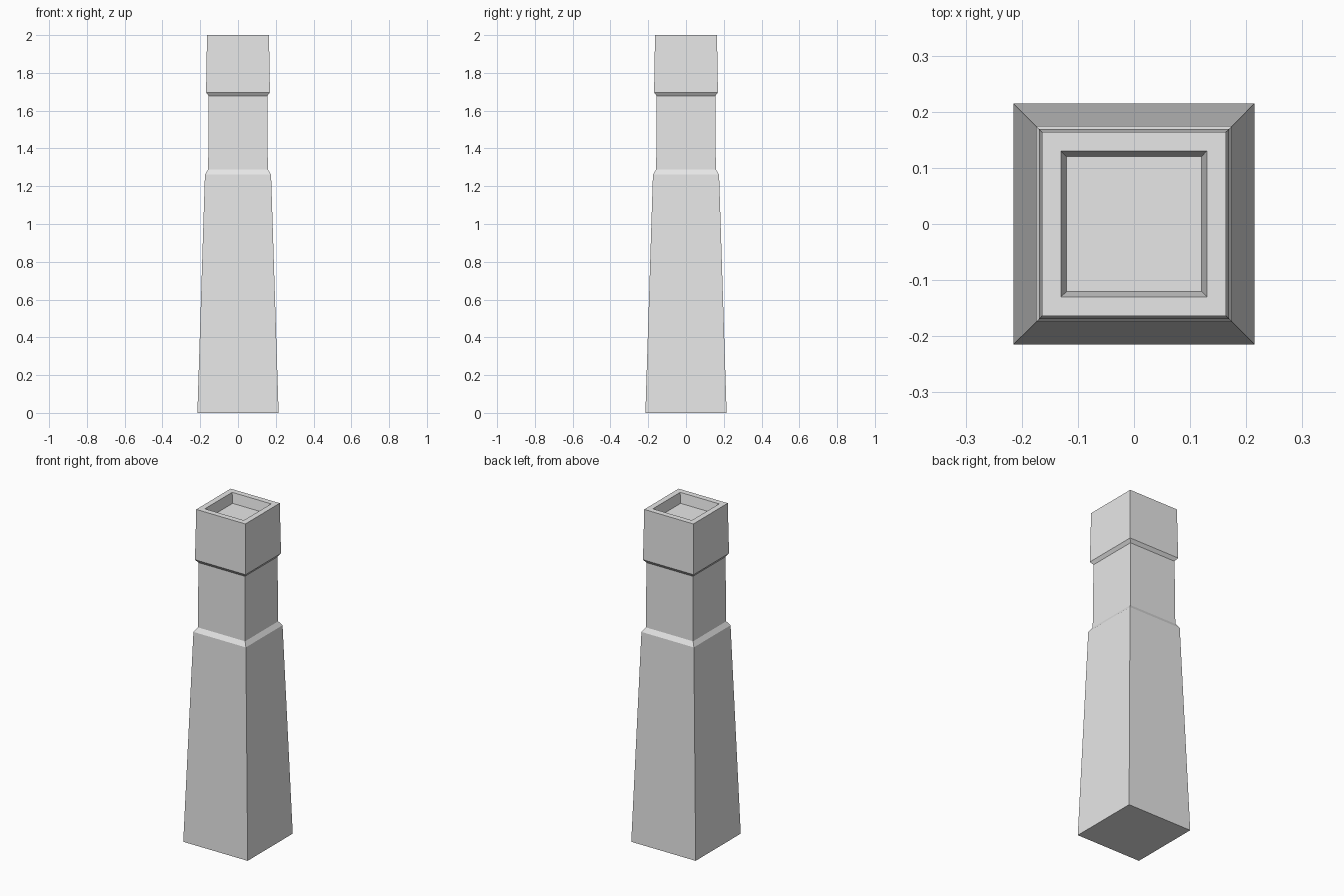
import bpy
import bmesh

cube = bpy.data.objects.get("Cube")
if cube:
    bpy.data.objects.remove(cube, do_unlink=True)

grey = bpy.data.materials.new("light_grey")
grey.use_nodes = True
colour = (0.8, 0.8, 0.8, 1)
grey.diffuse_color = colour
grey.node_tree.nodes["Principled BSDF"].inputs["Base Color"].default_value = colour

# Profile of the square tower, from base up and down into the recess: half width, height
profile = [
    (0.215, 0.0), (0.175, 1.262),      # tapered body
    (0.158, 1.288), (0.155, 1.678),    # sloped shoulder and neck
    (0.169, 1.697), (0.164, 2.0),      # flared collar
    (0.13, 2.0), (0.12, 1.94),         # rim and recess
]


def square_tower(name, profile):
    """Stack square rings along the profile, bridge them and close both ends."""
    bm = bmesh.new()
    corners = [(-1, -1), (1, -1), (1, 1), (-1, 1)]
    rings = [[bm.verts.new((x * w, y * w, z)) for x, y in corners] for w, z in profile]
    for low, high in zip(rings, rings[1:]):
        for i in range(4):
            j = (i + 1) % 4
            bm.faces.new((low[i], low[j], high[j], high[i]))
    bm.faces.new(rings[0][::-1])
    bm.faces.new(rings[-1])
    mesh = bpy.data.meshes.new(name)
    bm.to_mesh(mesh)
    bm.free()
    mesh.materials.append(grey)
    obj = bpy.data.objects.new(name, mesh)
    bpy.context.collection.objects.link(obj)
    return obj


square_tower("chimney_stack", profile)
